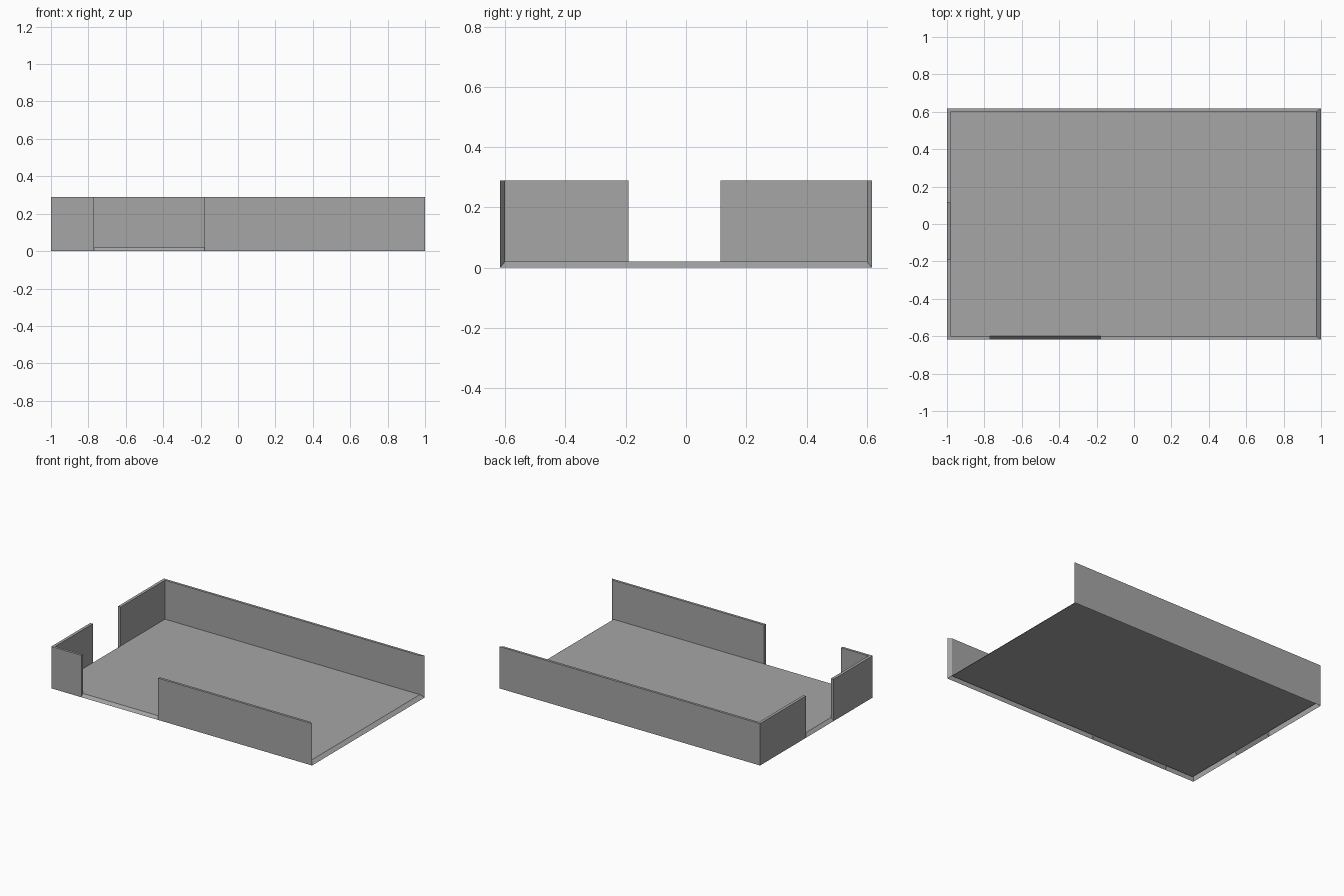
import bpy
import bmesh

cube = bpy.data.objects.get("Cube")
if cube:
    bpy.data.objects.remove(cube, do_unlink=True)

HALF_X, HALF_Y = 1.0, 0.617      # outer rim
IN_LEFT, IN_RIGHT, IN_Y = 0.975, -0.98, 0.6   # inner rim
FLOOR, TOP = 0.02, 0.29
FRONT_GAP = (-0.77, -0.18)
SIDE_GAP = (-0.19, 0.115)

grey = bpy.data.materials.new("plain_grey")
grey.use_nodes = True
colour = (0.38, 0.38, 0.38, 1)
grey.diffuse_color = colour
grey.node_tree.nodes["Principled BSDF"].inputs["Base Color"].default_value = colour


def make_object(name, faces):
    """Build one flat-shaded object from a list of corner loops."""
    bm = bmesh.new()
    for face in faces:
        bm.faces.new([bm.verts.new(p) for p in face])
    bmesh.ops.remove_doubles(bm, verts=bm.verts, dist=0.0001)
    mesh = bpy.data.meshes.new(name)
    bm.to_mesh(mesh)
    bm.free()
    mesh.materials.append(grey)
    obj = bpy.data.objects.new(name, mesh)
    bpy.context.collection.objects.link(obj)


def at(p, z):
    return (p[0], p[1], z)


def wall(name, outer, inner):
    """Hollow wall along a clockwise path, open underneath."""
    faces = []
    for a, b, c, d in zip(outer, outer[1:], inner, inner[1:]):
        faces.append([at(a, 0), at(a, TOP), at(b, TOP), at(b, 0)])
        faces.append([at(c, FLOOR), at(d, FLOOR), at(d, TOP), at(c, TOP)])
        faces.append([at(a, TOP), at(c, TOP), at(d, TOP), at(b, TOP)])
    for i in (0, -1):
        o, n = outer[i], inner[i]
        cap = [at(o, 0), at(n, FLOOR), at(n, TOP), at(o, TOP)]
        faces.append(cap if i == 0 else cap[::-1])
    make_object(name, faces)


def sill(name, outer, inner):
    """Sloping edge from the inner floor down to the outer rim."""
    (a, b), (c, d) = outer, inner
    make_object(name, [[at(a, 0), at(c, FLOOR), at(d, FLOOR), at(b, 0)]])


# Floor panel
make_object("floor", [[(IN_RIGHT, -IN_Y, FLOOR), (IN_LEFT, -IN_Y, FLOOR),
                       (IN_LEFT, IN_Y, FLOOR), (IN_RIGHT, IN_Y, FLOOR)]])

# Walls, with an opening in the front and in the right side
g0, g1 = FRONT_GAP
s0, s1 = SIDE_GAP
wall("front_wall",
     [(HALF_X, -HALF_Y), (g1, -HALF_Y)],
     [(IN_LEFT, -IN_Y), (g1, -IN_Y)])
wall("front_corner_wall",
     [(g0, -HALF_Y), (-HALF_X, -HALF_Y), (-HALF_X, s0)],
     [(g0, -IN_Y), (IN_RIGHT, -IN_Y), (IN_RIGHT, s0)])
wall("back_wall",
     [(-HALF_X, s1), (-HALF_X, HALF_Y), (HALF_X, HALF_Y)],
     [(IN_RIGHT, s1), (IN_RIGHT, IN_Y), (IN_LEFT, IN_Y)])

# Sloping sills in the openings and along the open left side
sill("front_sill", [(g1, -HALF_Y), (g0, -HALF_Y)], [(g1, -IN_Y), (g0, -IN_Y)])
sill("right_sill", [(-HALF_X, s0), (-HALF_X, s1)], [(IN_RIGHT, s0), (IN_RIGHT, s1)])
sill("left_sill", [(HALF_X, HALF_Y), (HALF_X, -HALF_Y)],
     [(IN_LEFT, IN_Y), (IN_LEFT, -IN_Y)])
